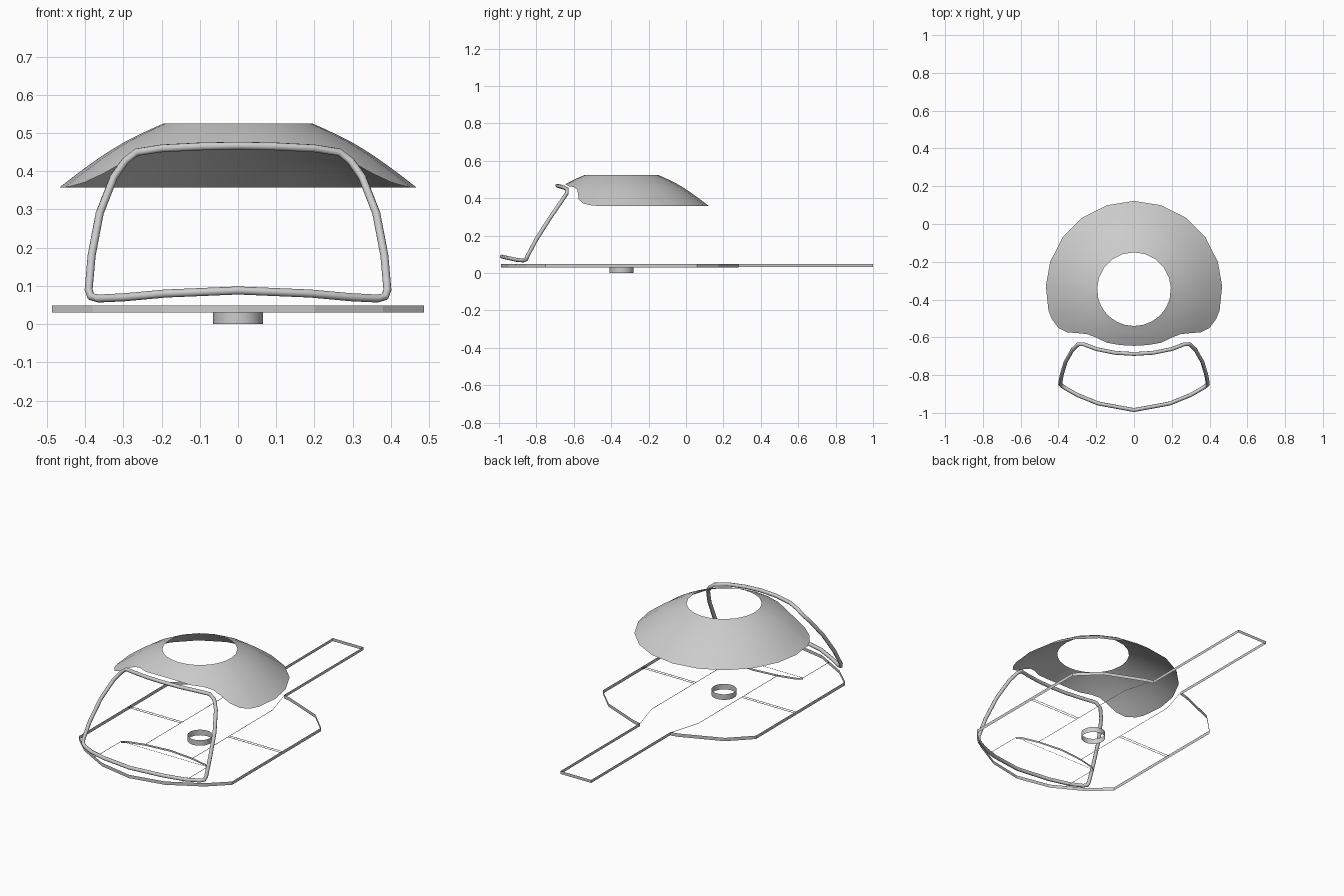
import bpy, bmesh
from math import sin, cos, radians

cube = bpy.data.objects.get("Cube")
if cube:
    bpy.data.objects.remove(cube, do_unlink=True)

grey = bpy.data.materials.new("light_grey")
grey.use_nodes = True
COLOUR = (0.6, 0.6, 0.6, 1)
grey.diffuse_color = COLOUR
grey.node_tree.nodes["Principled BSDF"].inputs["Base Color"].default_value = COLOUR


def add(name, bm, smooth=False):
    """Turn a bmesh into a named object."""
    bmesh.ops.recalc_face_normals(bm, faces=bm.faces)
    me = bpy.data.meshes.new(name)
    bm.to_mesh(me)
    bm.free()
    me.materials.append(grey)
    ob = bpy.data.objects.new(name, me)
    bpy.context.collection.objects.link(ob)
    if smooth:
        me.shade_smooth()
    return ob


def wall(name, path, z0, z1, closed=False, smooth=False):
    """Upright sheet that follows a plan path."""
    bm = bmesh.new()
    low = [bm.verts.new((x, y, z0)) for x, y in path]
    high = [bm.verts.new((x, y, z1)) for x, y in path]
    n = len(path)
    for i in range(n if closed else n - 1):
        j = (i + 1) % n
        bm.faces.new((low[i], low[j], high[j], high[i]))
    return add(name, bm, smooth)


def mirrored(half):
    """Add the -x half to a path that starts at x = 0."""
    return half + [(-p[0], *p[1:]) for p in reversed(half) if p[0] > 0]


def lerp(table, t):
    """Piecewise linear lookup."""
    for (a, va), (b, vb) in zip(table, table[1:]):
        if t <= b:
            return va + (vb - va) * (t - a) / (b - a)
    return table[-1][1]


# Base rim: rounded body, plus the long tail as a lower strip
BODY = [(0.097, 0.28), (0.14, 0.27), (0.37, 0.175), (0.487, 0.06), (0.487, -0.75),
        (0.38, -0.85), (0.2, -0.95), (0, -0.99)]
wall("base_rim", BODY + [(-x, y) for x, y in reversed(BODY[:-1])], 0.03, 0.049)
wall("tail_rim", [(0.097, 0.28), (0.097, 1), (-0.097, 1), (-0.097, 0.28)], 0.032, 0.049)

# Fine seams on the floor
for side, s in (("left", 1), ("right", -1)):
    seam = [(0.097, 0.28), (0.15, 0.1), (0.15, -0.628)]
    wall(side + "_floor_seam", [(s * x, y) for x, y in seam], 0.044, 0.047)
    wall(side + "_front_seam", [(s * 0.275, -0.67), (s * 0.275, -0.912)], 0.044, 0.047)
    for i, y in enumerate((-0.29, -0.306)):
        wall(f"{side}_cross_seam_{i + 1}", [(s * 0.15, y), (s * 0.487, y)], 0.044, 0.047)
wall("front_cross_seam", [(-0.275, -0.67), (0.275, -0.67)], 0.045, 0.047)

# Arched lip behind the front opening
lip = [(0.275, -0.67), (0.25, -0.65), (0.15, -0.625), (0, -0.61)]
wall("front_lip", lip + [(-x, y) for x, y in reversed(lip[:-1])], 0.036, 0.047)

# Short open hub under the floor
CY = -0.345
ring = [(0.065 * cos(radians(a)), CY + 0.065 * sin(radians(a))) for a in range(0, 360, 15)]
wall("hub", ring, 0, 0.032, closed=True, smooth=True)

# Open shell: profile by radius, outer edge cut back by angle at the front
PROFILE = [(0.195, 0.525), (0.245, 0.503), (0.3, 0.475), (0.35, 0.445),
           (0.4, 0.409), (0.44, 0.379), (0.467, 0.358)]
EDGE = [(0, 0.3), (14, 0.305), (27, 0.318), (38, 0.325), (46, 0.343), (52, 0.378),
        (57, 0.42), (63, 0.45), (70, 0.463), (76, 0.467), (180, 0.467)]
half = [a for a, _ in EDGE[:-1]] + [92, 108, 126, 144, 162, 180]
angles = half + [-a for a in reversed(half[1:-1])]
bm = bmesh.new()
STEPS = 8
grid = []
for a in angles:
    edge = lerp(EDGE, abs(a))
    column = []
    for k in range(STEPS + 1):
        r = 0.195 + (edge - 0.195) * k / STEPS
        t = radians(a)
        column.append(bm.verts.new((r * sin(t), CY - r * cos(t), lerp(PROFILE, r))))
    grid.append(column)
for c, d in zip(grid, grid[1:] + grid[:1]):
    for k in range(STEPS):
        bm.faces.new((c[k], d[k], d[k + 1], c[k + 1]))
add("shell", bm, smooth=True)

# Bent tube frame at the front
TUBE = [(0, -0.985, 0.088), (0.19, -0.95, 0.08), (0.3, -0.905, 0.07), (0.365, -0.868, 0.067),
        (0.385, -0.855, 0.072), (0.391, -0.848, 0.09), (0.383, -0.8, 0.18), (0.362, -0.73, 0.29),
        (0.325, -0.665, 0.385), (0.295, -0.637, 0.427), (0.265, -0.637, 0.45),
        (0.2, -0.662, 0.46), (0.1, -0.682, 0.465), (0, -0.688, 0.467)]
curve = bpy.data.curves.new("front_frame", "CURVE")
curve.dimensions = "3D"
curve.bevel_depth = 0.0105
curve.bevel_resolution = 2
spline = curve.splines.new("POLY")
path = mirrored(TUBE)
spline.points.add(len(path) - 1)
for p, co in zip(spline.points, path):
    p.co = (*co, 1)
spline.use_cyclic_u = True
spline.use_smooth = True
curve.materials.append(grey)
frame = bpy.data.objects.new("front_frame", curve)
bpy.context.collection.objects.link(frame)
bpy.context.view_layer.objects.active = frame
frame.select_set(True)
bpy.ops.object.convert(target="MESH")
